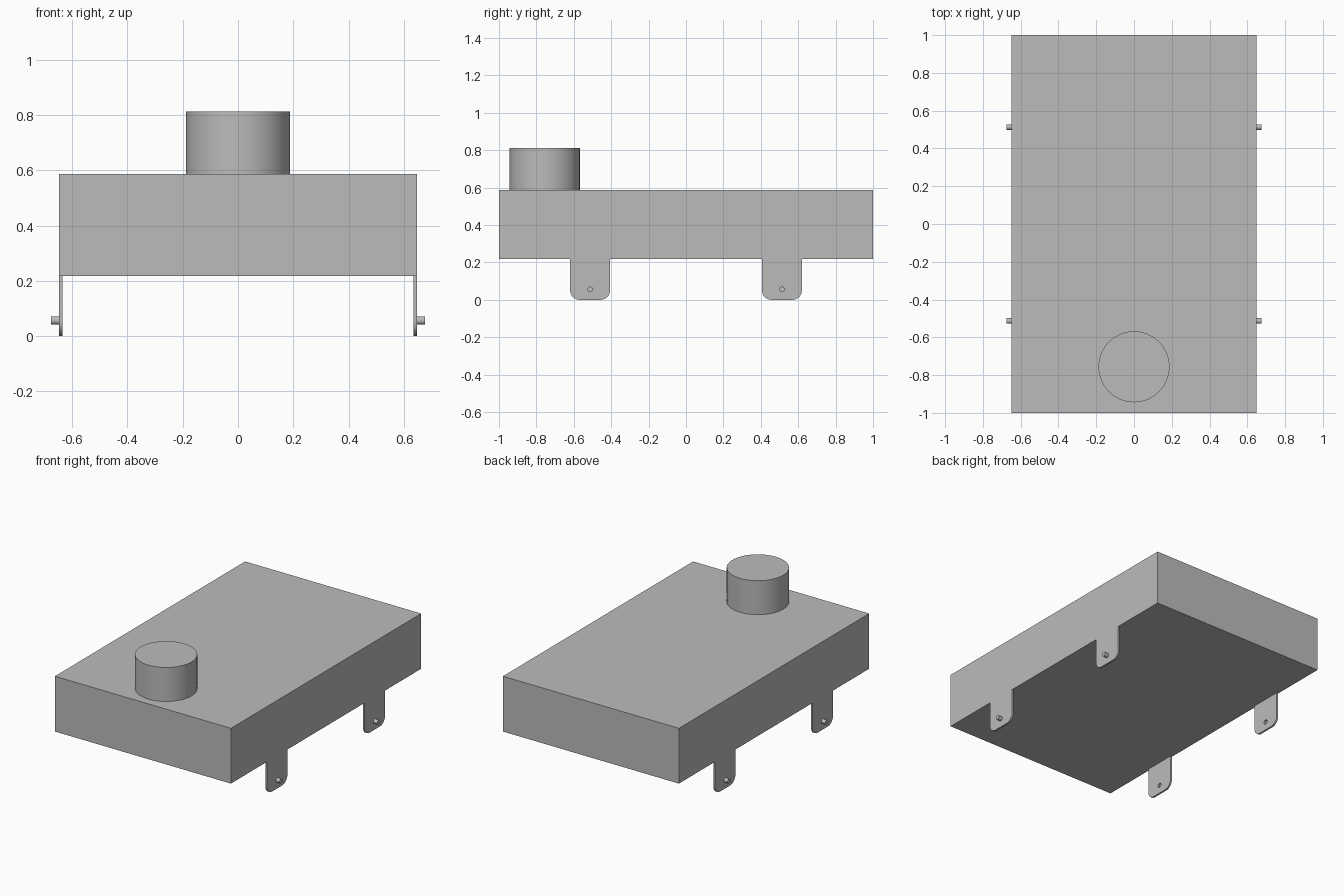
import bpy
import bmesh
from math import pi, sin, cos
from mathutils import Matrix, Vector

cube = bpy.data.objects.get("Cube")
if cube:
    bpy.data.objects.remove(cube)

HALF_W, BODY_LOW, BODY_TOP = 0.648, 0.218, 0.586
PIN_Z, PIN_R = 0.056, 0.015
TAB_HALF, TAB_THICK, TAB_ROUND = 0.107, 0.012, 0.052

grey = bpy.data.materials.new("plain_grey")
grey.use_nodes = True
grey.diffuse_color = (0.5, 0.5, 0.5, 1)
grey.node_tree.nodes["Principled BSDF"].inputs["Base Color"].default_value = (0.5, 0.5, 0.5, 1)


def finish(bm, name, smooth=True):
    bmesh.ops.recalc_face_normals(bm, faces=bm.faces)
    mesh = bpy.data.meshes.new(name)
    bm.to_mesh(mesh)
    bm.free()
    mesh.materials.append(grey)
    obj = bpy.data.objects.new(name, mesh)
    bpy.context.collection.objects.link(obj)
    if smooth:
        bpy.ops.object.select_all(action="DESELECT")
        obj.select_set(True)
        bpy.context.view_layer.objects.active = obj
        bpy.ops.object.shade_smooth_by_angle(angle=pi / 6)
    return obj


def cylinder(name, radius, length, matrix, sides):
    bm = bmesh.new()
    bmesh.ops.create_cone(bm, cap_ends=True, segments=sides, radius1=radius,
                          radius2=radius, depth=length, matrix=matrix)
    return finish(bm, name)


def arc(cy, cz, radius, start, end, steps):
    angles = [start + (end - start) * i / steps for i in range(steps + 1)]
    return [(cy + radius * cos(a), cz + radius * sin(a)) for a in angles]


def tab(name, side, y):
    # Plate with rounded lower corners and a hole behind the pin
    inset = TAB_HALF - TAB_ROUND
    outline = [(y + TAB_HALF, BODY_LOW), (y - TAB_HALF, BODY_LOW)]
    outline += arc(y - inset, TAB_ROUND, TAB_ROUND, pi, 1.5 * pi, 10)
    outline += arc(y + inset, TAB_ROUND, TAB_ROUND, 1.5 * pi, 2 * pi, 10)
    hole = arc(y, PIN_Z, PIN_R, 0, 2 * pi, 24)[:-1]
    bm = bmesh.new()
    edges = []
    for loop in (outline, hole):
        verts = [bm.verts.new((side * HALF_W, py, pz)) for py, pz in loop]
        edges += [bm.edges.new((v, verts[i - 1])) for i, v in enumerate(verts)]
    bmesh.ops.triangle_fill(bm, edges=edges, use_beauty=True)
    result = bmesh.ops.extrude_face_region(bm, geom=list(bm.faces), use_keep_orig=True)
    moved = [v for v in result["geom"] if isinstance(v, bmesh.types.BMVert)]
    bmesh.ops.translate(bm, verts=moved, vec=Vector((-side * TAB_THICK, 0, 0)))
    return finish(bm, name)


# Main box
bm = bmesh.new()
size = Matrix.Diagonal((2 * HALF_W, 2, BODY_TOP - BODY_LOW, 1))
bmesh.ops.create_cube(bm, size=1, matrix=Matrix.Translation((0, 0, (BODY_LOW + BODY_TOP) / 2)) @ size)
finish(bm, "body", smooth=False)

# Round turret near the front
cylinder("top_cylinder", 0.188, 0.226, Matrix.Translation((0, -0.756, BODY_TOP + 0.113)), 64)

# Mounting tabs with outward pins
for side, side_name in ((1, "left"), (-1, "right")):
    for y, end_name in ((-0.513, "front"), (0.513, "back")):
        label = f"{end_name}_{side_name}"
        tab(f"{label}_tab", side, y)
        place = Matrix.Translation((side * (HALF_W + 0.014), y, PIN_Z))
        cylinder(f"{label}_pin", PIN_R, 0.028, place @ Matrix.Rotation(pi / 2, 4, "Y"), 24)
